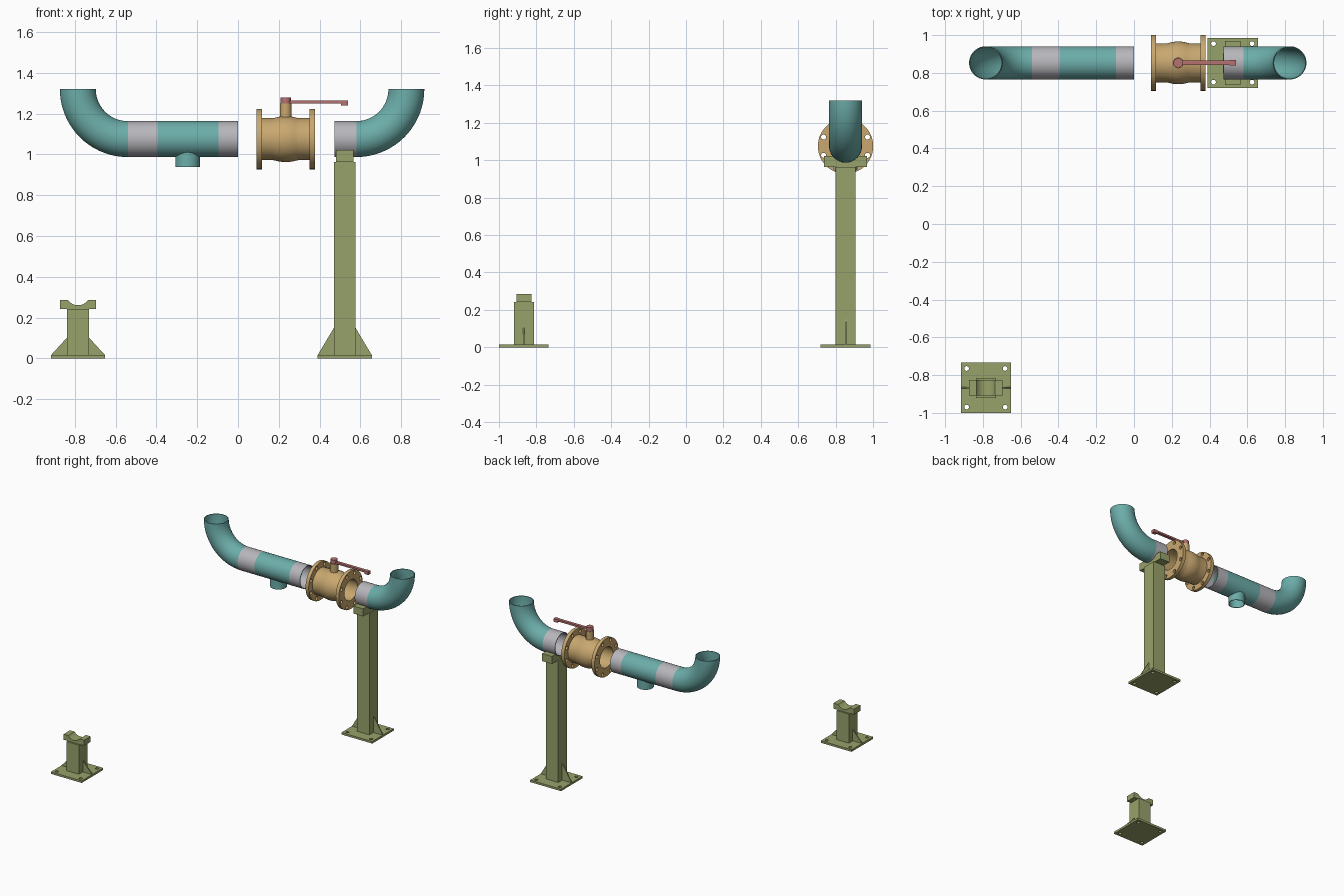
import bpy, bmesh
from math import sin, cos, pi, radians, sqrt
from mathutils import Matrix

if "Cube" in bpy.data.objects:
    bpy.data.objects.remove(bpy.data.objects["Cube"])

PY, PZ = 0.853, 1.075          # pipe axis
PR, WALL = 0.088, 0.005        # pipe radius and wall
BEND = 0.245                   # elbow bend radius


def material(name, rgb):
    m = bpy.data.materials.new(name)
    m.diffuse_color = (*rgb, 1)
    m.use_nodes = True
    m.node_tree.nodes["Principled BSDF"].inputs["Base Color"].default_value = m.diffuse_color
    return m


TEAL = material("teal paint", (0.15, 0.42, 0.40))
GRAY = material("light gray metal", (0.47, 0.47, 0.50))
GOLD = material("brass", (0.58, 0.39, 0.16))
RED = material("dusty red", (0.47, 0.17, 0.16))
OLIVE = material("olive paint", (0.31, 0.36, 0.145))


def finish(name, bm, *mats):
    bmesh.ops.recalc_face_normals(bm, faces=bm.faces)
    me = bpy.data.meshes.new(name)
    bm.to_mesh(me)
    bm.free()
    for m in mats:
        me.materials.append(m)
    ob = bpy.data.objects.new(name, me)
    bpy.context.collection.objects.link(ob)
    return ob


def activate(ob):
    bpy.ops.object.select_all(action='DESELECT')
    ob.select_set(True)
    bpy.context.view_layer.objects.active = ob


def smooth(ob):
    activate(ob)
    bpy.ops.object.shade_smooth_by_angle(angle=radians(35))


def add_box(bm, x0, x1, y0, y1, z0, z1):
    m = Matrix.Translation(((x0 + x1) / 2, (y0 + y1) / 2, (z0 + z1) / 2))
    m = m @ Matrix.Diagonal((x1 - x0, y1 - y0, z1 - z0, 1))
    bmesh.ops.create_cube(bm, size=1, matrix=m)


def add_cyl(bm, loc, r, h, axis='Z', seg=24):
    m = Matrix.Translation(loc)
    if axis != 'Z':
        m = m @ Matrix.Rotation(pi / 2, 4, 'Y' if axis == 'X' else 'X')
    bmesh.ops.create_cone(bm, cap_ends=True, segments=seg, radius1=r,
                          radius2=r, depth=h, matrix=m)


def cut(ob, bm):
    """Subtract the bmesh from the object, then drop the cutter."""
    cutter = finish("cutter", bm)
    cutter.hide_render = True
    mod = ob.modifiers.new("cut", 'BOOLEAN')
    mod.operation, mod.solver, mod.object = 'DIFFERENCE', 'EXACT', cutter
    activate(ob)
    bpy.ops.object.modifier_apply(modifier=mod.name)
    bpy.data.objects.remove(cutter)


def loft(rings):
    """Join rings of points into a closed, ring-shaped skin."""
    bm = bmesh.new()
    vs = [[bm.verts.new(p) for p in ring] for ring in rings]
    n = len(vs[0])
    for a, b in zip(vs, vs[1:] + vs[:1]):
        for i in range(n):
            j = (i + 1) % n
            bm.faces.new((a[i], a[j], b[j], b[i]))
    return bm


def pipe(name, xs, s, is_gray, seg=48):
    """Straight run through xs, then an upturned elbow towards side s."""
    stations = [(x, PZ, 0) for x in xs[:-1]]
    for k in range(19):
        a = k / 18 * pi / 2
        stations.append((xs[-1] + s * BEND * sin(a), PZ + BEND * (1 - cos(a)), a))

    def ring(st, r):
        x, z, a = st
        return [(x - s * sin(a) * r * cos(t), PY + r * sin(t), z + cos(a) * r * cos(t))
                for t in (2 * pi * i / seg for i in range(seg))]
    bm = loft([ring(st, PR) for st in stations]
              + [ring(st, PR - WALL) for st in reversed(stations)])
    for f in bm.faces:
        f.material_index = int(is_gray(f.calc_center_median().x))
    return finish(name, bm, TEAL, GRAY)


# Pipes with elbows
left = pipe("left_pipe", [0, -0.095, -0.395, -0.54], -1,
            lambda x: x > -0.095 or -0.54 < x < -0.395)
right = pipe("right_pipe", [0.473, 0.58], 1, lambda x: x < 0.58)

# Downward drain outlet, its top fitted to the pipe wall
DX, DR = -0.247, 0.06
bm = bmesh.new()
add_cyl(bm, (DX, PY, PZ - 0.1), DR - WALL, 0.16, seg=32)
cut(left, bm)


def drain_ring(r, top):
    pts = []
    for i in range(32):
        y = r * sin(2 * pi * i / 32)
        z = PZ - sqrt((PR - 0.003) ** 2 - y * y) if top else 0.939
        pts.append((DX + r * cos(2 * pi * i / 32), PY + y, z))
    return pts


drain = finish("drain_outlet", loft([drain_ring(DR, True), drain_ring(DR, False),
                                     drain_ring(DR - WALL, False),
                                     drain_ring(DR - WALL, True)]), TEAL)
for ob in (left, right, drain):
    smooth(ob)

# Valve body: lathed profile (offset from centre, radius) mirrored about its middle
VX = 0.234
half = [(0.144, 0.080), (0.144, 0.148), (0.117, 0.148), (0.117, 0.103), (0.062, 0.103),
        (0.052, 0.105), (0.036, 0.109), (0.018, 0.112)]
profile = half + [(0, 0.113)] + [(-x, r) for x, r in reversed(half)]
valve = finish("valve_body", loft([[(VX + x, PY + r * sin(2 * pi * i / 48),
                                     PZ + r * cos(2 * pi * i / 48)) for i in range(48)]
                                   for x, r in profile]), GOLD)
# Eight bolt holes through each flange
bm = bmesh.new()
for side in (-1, 1):
    for i in range(8):
        a = (i + 0.5) * pi / 4
        add_cyl(bm, (VX + side * 0.1305, PY + 0.127 * cos(a), PZ + 0.127 * sin(a)),
                0.0135, 0.04, 'X', 16)
cut(valve, bm)
smooth(valve)

# Valve stem
bm = bmesh.new()
add_cyl(bm, (VX, PY, 1.2), 0.029, 0.1)
smooth(finish("valve_stem", bm, GOLD))

# Lever handle: hub, arm and turned-down tip
bm = bmesh.new()
add_cyl(bm, (VX, PY, 1.265), 0.025, 0.03)
add_box(bm, VX, 0.51, PY - 0.012, PY + 0.012, 1.25, 1.264)
add_box(bm, 0.505, 0.539, PY - 0.015, PY + 0.015, 1.24, 1.264)
smooth(finish("lever_handle", bm, RED))


def stand(name, cx, cy, top, gusset, cap, saddle):
    """Base plate with holes, post, two gussets and a saddle block."""
    plate, post = 0.133, 0.053
    bm = bmesh.new()
    add_box(bm, cx - plate, cx + plate, cy - plate, cy + plate, 0, 0.016)
    base = finish(name + "_base_plate", bm, OLIVE)
    bm = bmesh.new()
    for sx in (-1, 1):
        for sy in (-1, 1):
            add_cyl(bm, (cx + sx * 0.102, cy + sy * 0.102, 0.008), 0.0125, 0.06, seg=16)
    cut(base, bm)
    smooth(base)

    bm = bmesh.new()
    add_box(bm, cx - post, cx + post, cy - post, cy + post, 0.016, top)
    finish(name + "_post", bm, OLIVE)

    bm = bmesh.new()
    for s in (-1, 1):
        tri = [(post, 0.016), (plate, 0.016), (post, gusset)]
        f = bm.faces.new([bm.verts.new((cx + s * x, cy - 0.004, z)) for x, z in tri])
        ext = bmesh.ops.extrude_face_region(bm, geom=[f], use_keep_orig=True)
        bmesh.ops.translate(bm, vec=(0, 0.008, 0), verts=[
            v for v in ext["geom"] if isinstance(v, bmesh.types.BMVert)])
    finish(name + "_gussets", bm, OLIVE)

    bm = bmesh.new()
    wx, wy, z1 = cap
    add_box(bm, cx - wx, cx + wx, cy - wy, cy + wy, top, z1)
    block = finish(name + "_saddle", bm, OLIVE)
    axis, radius, z = saddle
    bm = bmesh.new()
    add_cyl(bm, (cx, cy, z), radius, 0.4, axis, 48)
    cut(block, bm)
    smooth(block)


stand("tall_stand", 0.523, PY, 0.963, 0.15, (0.042, 0.116, 1.022), ('X', PR, PZ))
stand("short_stand", -0.784, -0.867, 0.243, 0.103, (0.089, 0.04, 0.286), ('Y', 0.06, 0.321))
